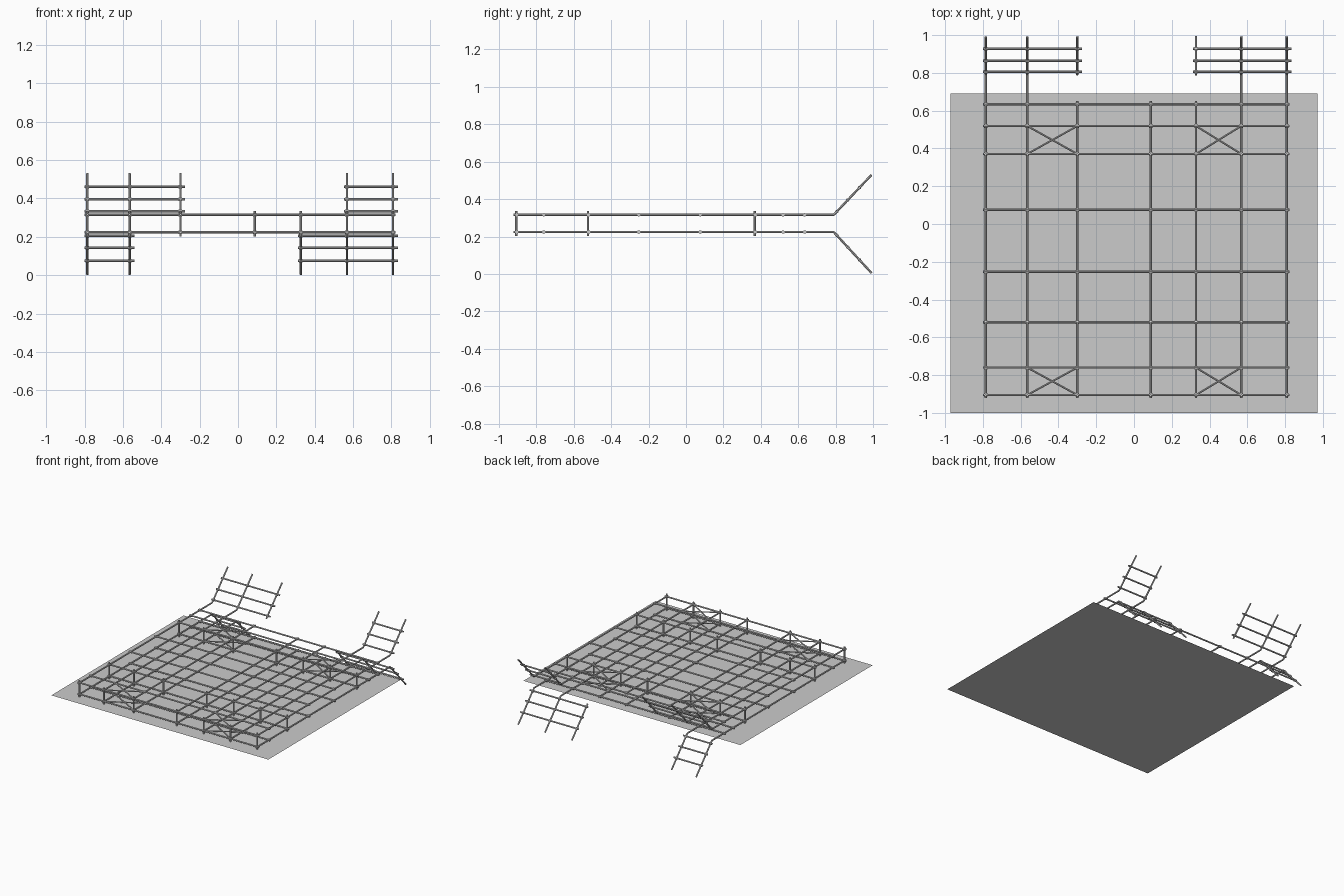
import bpy
import bmesh
from mathutils import Vector

if "Cube" in bpy.data.objects:
    bpy.data.objects.remove(bpy.data.objects["Cube"])

RADIUS = 0.0062
LOW, HIGH = 0.224, 0.316
XS = [-0.785, -0.565, -0.30, 0.088, 0.328, 0.568, 0.808]
YS = [-0.905, -0.76, -0.52, -0.252, 0.076, 0.371, 0.519, 0.634]
POST_YS = [-0.907, -0.524, 0.367]
BEND_Y, TIP_Y = 0.79, 0.992

steel = bpy.data.materials.new("grey steel")
steel.diffuse_color = (0.6, 0.6, 0.6, 1)
steel.use_nodes = True
steel.node_tree.nodes["Principled BSDF"].inputs["Base Color"].default_value = steel.diffuse_color


def finish(bm, name, smooth=True):
    mesh = bpy.data.meshes.new(name)
    bm.to_mesh(mesh)
    bm.free()
    mesh.materials.append(steel)
    obj = bpy.data.objects.new(name, mesh)
    bpy.context.collection.objects.link(obj)
    if smooth:
        bpy.context.view_layer.objects.active = obj
        obj.select_set(True)
        bpy.ops.object.shade_smooth_by_angle()
        obj.select_set(False)
    return obj


def tube(bm, a, b, r=RADIUS):
    """Capped round tube from a to b."""
    a, b = Vector(a), Vector(b)
    d = b - a
    m = d.to_track_quat('Z', 'Y').to_matrix().to_4x4()
    m.translation = (a + b) / 2
    bmesh.ops.create_cone(bm, cap_ends=True, segments=8, radius1=r,
                          radius2=r, depth=d.length, matrix=m)


def coupler(bm, p, axis):
    """Short sleeve where two tubes cross."""
    p, axis = Vector(p), Vector(axis).normalized() * 0.009
    tube(bm, p - axis, p + axis, 0.0095)


# Flat ground sheet
bm = bmesh.new()
bm.faces.new([bm.verts.new(c + (0.2,)) for c in
              ((-0.972, -1), (0.972, -1), (0.972, 0.692), (-0.972, 0.692))])
finish(bm, "base_sheet", smooth=False)

# Two horizontal layers of crossing tubes with diagonal braces
for layer, z in (("lower", LOW), ("upper", HIGH)):
    bm = bmesh.new()
    for y in YS:
        tube(bm, (-0.80, y, z), (0.822, y, z))
    finish(bm, layer + "_cross_tubes")

    bm = bmesh.new()
    for i, x in enumerate(XS):
        reaches_ramp = i in (0, 1, 5, 6)
        tube(bm, (x, -0.922, z), (x, BEND_Y if reaches_ramp else 0.65, z))
    finish(bm, layer + "_long_tubes")

    bm = bmesh.new()
    for x0, x1 in ((XS[1], XS[2]), (XS[4], XS[5])):
        for y0, y1 in ((YS[0], YS[1]), (YS[5], YS[6])):
            tube(bm, (x0, y0, z), (x1, y1, z), 0.005)
            tube(bm, (x0, y1, z), (x1, y0, z), 0.005)
    finish(bm, layer + "_diagonal_braces")

    bm = bmesh.new()
    for x in XS:
        for y in YS:
            coupler(bm, (x, y, z), (1, 0, 0))
    finish(bm, layer + "_couplers")

# Short uprights joining the layers
bm = bmesh.new()
for x in XS:
    for y in POST_YS:
        tube(bm, (x, y, 0.203), (x, y, 0.336))
finish(bm, "uprights")

# Angled ladder sections at the back, rising or falling from the bend
for name, xs, z0, z1 in (("upper_left", XS[:3], HIGH, 0.53),
                         ("upper_right", XS[5:], HIGH, 0.53),
                         ("lower_left", XS[:2], LOW, 0.005),
                         ("lower_right", XS[4:], LOW, 0.005)):
    bm = bmesh.new()
    start, end = Vector((0, BEND_Y, z0)), Vector((0, TIP_Y, z1))
    for x in xs:
        off = Vector((x, 0, 0))
        tube(bm, start + off, end + off)
    for t in (0.08, 0.37, 0.68):
        p = start.lerp(end, t)
        tube(bm, (xs[0] - 0.015, p.y, p.z), (xs[-1] + 0.025, p.y, p.z))
        for x in xs:
            coupler(bm, (x, p.y, p.z), (1, 0, 0))
    finish(bm, name + "_ladder")
